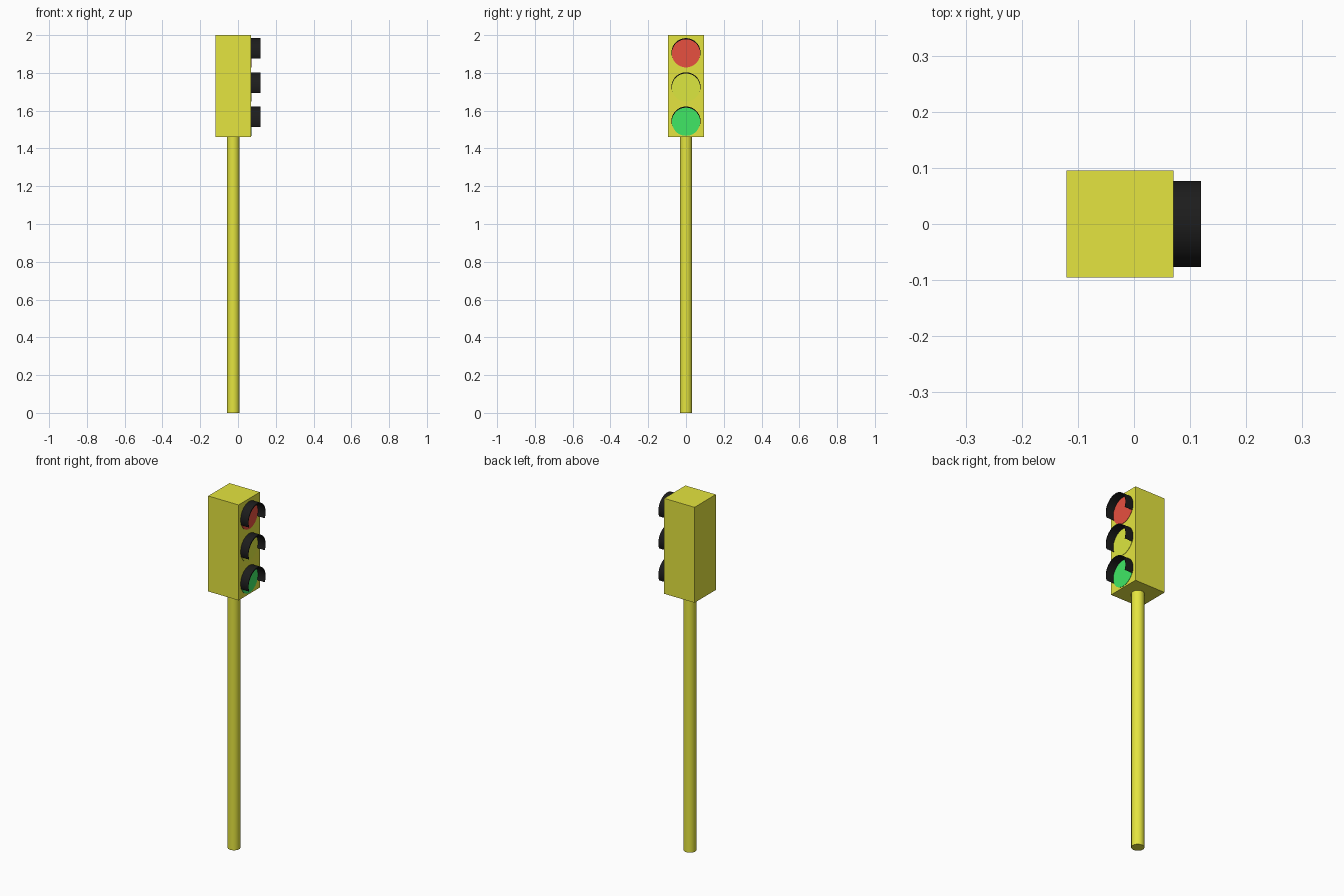
import bpy, bmesh, math

if "Cube" in bpy.data.objects:
    bpy.data.objects.remove(bpy.data.objects["Cube"])

def material(name, rgb):
    m = bpy.data.materials.new(name)
    m.diffuse_color = (*rgb, 1)
    m.use_nodes = True
    m.node_tree.nodes["Principled BSDF"].inputs["Base Color"].default_value = m.diffuse_color
    return m

yellow = material("yellow_paint", (0.78, 0.78, 0.05))
black = material("black_plastic", (0.012, 0.012, 0.012))
lens_colors = {
    "red": material("red_glass", (0.80, 0.08, 0.05)),
    "amber": material("amber_glass", (0.72, 0.80, 0.05)),
    "green": material("green_glass", (0.05, 0.80, 0.13)),
}

FACE_X = 0.07        # front plane of the housing
BODY_X = -0.025      # centre of housing and pole

def cylinder(name, radius, depth, loc, mat, rot=(0, 0, 0), sides=32):
    bpy.ops.mesh.primitive_cylinder_add(vertices=sides, radius=radius, depth=depth,
                                        location=loc, rotation=rot)
    ob = bpy.context.object
    ob.name = name
    ob.data.materials.append(mat)
    bpy.ops.object.shade_smooth_by_angle(angle=math.radians(35))
    return ob

def visor(name, z):
    """Open-bottomed hood, thicker at the crown than at its ends."""
    steps, start, end = 28, math.radians(-22), math.radians(202)
    angles = [start + (end - start) * i / steps for i in range(steps + 1)]
    outer = [(0.077 * math.cos(a), z + 0.077 * math.sin(a)) for a in angles]
    inner = [(0.075 * math.cos(a), z - 0.004 + 0.075 * math.sin(a)) for a in angles]
    bm = bmesh.new()
    rows = [[bm.verts.new((x, y, h)) for y, h in arc]
            for x, arc in ((FACE_X, outer), (FACE_X + 0.049, outer),
                           (FACE_X + 0.049, inner), (FACE_X, inner))]
    for r in range(4):
        a, b = rows[r], rows[(r + 1) % 4]
        for i in range(steps):
            bm.faces.new((a[i], a[i + 1], b[i + 1], b[i]))
    for i in (0, -1):
        bm.faces.new([row[i] for row in rows])
    bmesh.ops.recalc_face_normals(bm, faces=bm.faces)
    me = bpy.data.meshes.new(name)
    bm.to_mesh(me)
    bm.free()
    ob = bpy.data.objects.new(name, me)
    bpy.context.collection.objects.link(ob)
    me.materials.append(black)
    bpy.ops.object.select_all(action='DESELECT')
    ob.select_set(True)
    bpy.context.view_layer.objects.active = ob
    bpy.ops.object.shade_smooth_by_angle(angle=math.radians(35))

# Pole
cylinder("pole", 0.033, 1.46, (BODY_X, 0, 0.73), yellow)

# Signal housing
bpy.ops.mesh.primitive_cube_add(size=1, location=(BODY_X, 0, 1.73))
housing = bpy.context.object
housing.name = "housing"
housing.dimensions = (0.19, 0.19, 0.54)
bpy.ops.object.transform_apply(location=False, rotation=False, scale=True)
housing.data.materials.append(yellow)

# Lenses and their visors, top to bottom
for i, (color, mat) in enumerate(lens_colors.items()):
    z = 1.907 - 0.181 * i
    cylinder(color + "_lens", 0.075, 0.004, (FACE_X, 0, z - 0.003), mat,
             rot=(0, math.pi / 2, 0), sides=48)
    visor(color + "_visor", z)
